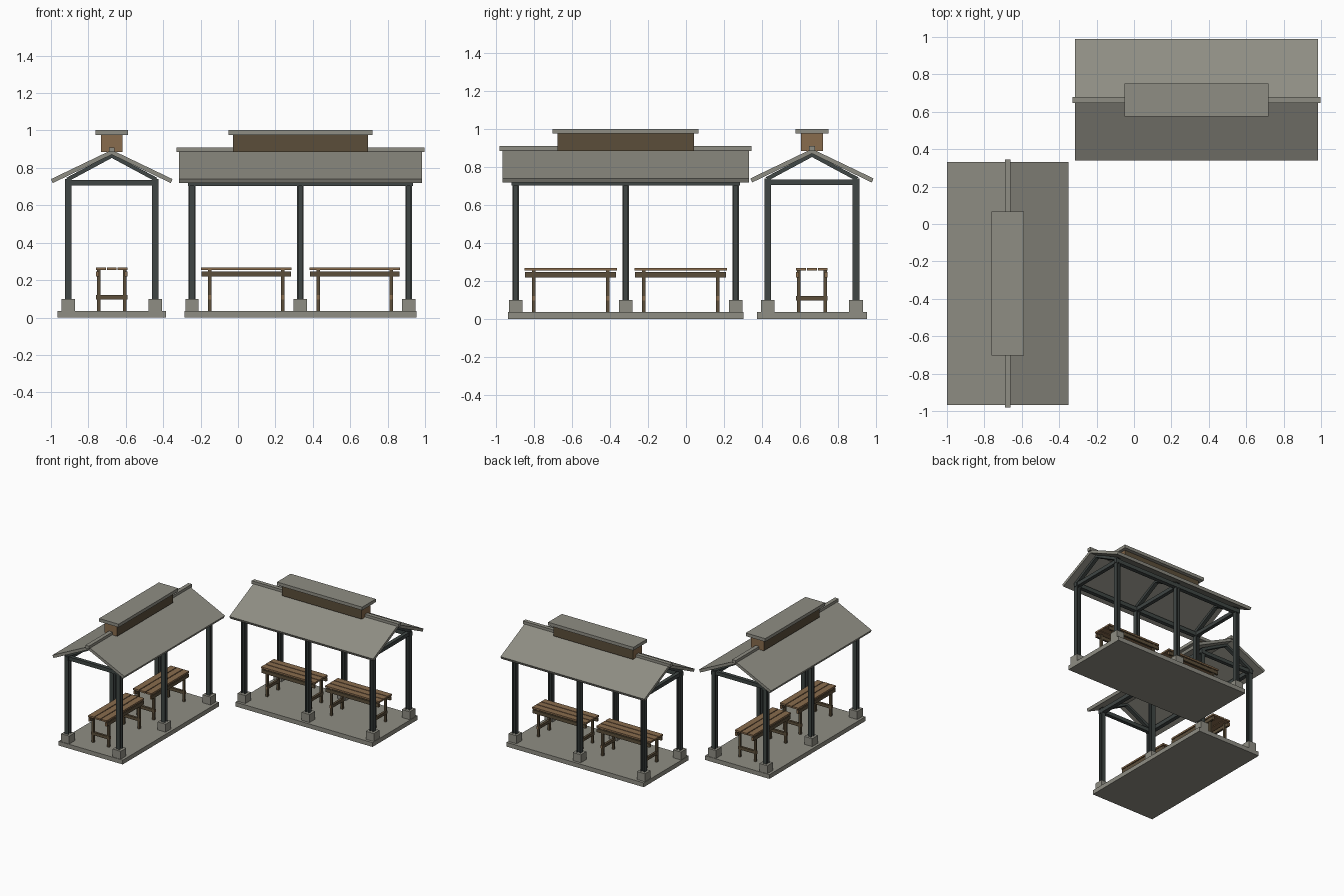
import bpy, bmesh, math

if "Cube" in bpy.data.objects:
    bpy.data.objects.remove(bpy.data.objects["Cube"])


def material(name, rgb):
    m = bpy.data.materials.new(name)
    m.diffuse_color = (*rgb, 1)
    m.use_nodes = True
    m.node_tree.nodes["Principled BSDF"].inputs["Base Color"].default_value = m.diffuse_color
    return m


GREY = material("stone grey", (0.275, 0.270, 0.230))
STEEL = material("dark steel", (0.050, 0.061, 0.058))
WOOD = material("light wood", (0.250, 0.150, 0.075))
DARK = material("dark wood", (0.105, 0.076, 0.042))


def finish(bm, name, mats, place):
    bmesh.ops.recalc_face_normals(bm, faces=bm.faces)
    me = bpy.data.meshes.new(name)
    bm.to_mesh(me)
    bm.free()
    for m in mats:
        me.materials.append(m)
    ob = bpy.data.objects.new(name, me)
    bpy.context.collection.objects.link(ob)
    ob.location = (place[0], place[1], 0)
    ob.rotation_euler.z = place[2]
    return ob


def boxes(name, items, mats, place, end_axis=None):
    """items: (centre u, centre v, half u, half v, z0, z1); end faces get material 1"""
    bm = bmesh.new()
    for u, v, hu, hv, z0, z1 in items:
        vs = bmesh.ops.create_cube(bm, size=2)["verts"]
        bmesh.ops.scale(bm, vec=(hu, hv, (z1 - z0) / 2), verts=vs)
        bmesh.ops.translate(bm, vec=(u, v, (z0 + z1) / 2), verts=vs)
    if end_axis is not None:
        bm.normal_update()
        for f in bm.faces:
            f.material_index = int(abs(f.normal[end_axis]) > 0.9)
    return finish(bm, name, mats, place)


def prisms(name, profile, spans, mat, place):
    """extrude a (v, z) profile along u for each span"""
    bm = bmesh.new()
    for u0, u1 in spans:
        f = bm.faces.new([bm.verts.new((u0, v, z)) for v, z in profile])
        ext = bmesh.ops.extrude_face_region(bm, geom=[f])["geom"]
        bmesh.ops.translate(bm, vec=(u1 - u0, 0, 0),
                            verts=[g for g in ext if isinstance(g, bmesh.types.BMVert)])
    return finish(bm, name, [mat], place)


def chevron(top, bottom):
    """mirrored profile from outer-to-ridge points"""
    half = [top, bottom]
    right = [p for p in half[0]]
    left = [(-v, z) for v, z in reversed(right[:-1])]
    right_b = [p for p in half[1]]
    left_b = [(-v, z) for v, z in right_b[:-1]]
    return right + left + left_b + list(reversed(right_b))


def bench(n, cu, place):
    # seat planks
    boxes(f"bench_{n}_planks", [(cu, v, 0.243, 0.0255, 0.254, 0.268) for v in (-0.0575, 0, 0.0575)],
          [WOOD], place)
    # side aprons
    boxes(f"bench_{n}_aprons", [(cu, s * 0.075, 0.24, 0.008, 0.219, 0.247) for s in (-1, 1)],
          [DARK, WOOD], place, 0)
    # legs
    boxes(f"bench_{n}_legs", [(cu + a * 0.195, b * 0.07, 0.009, 0.009, 0.035, 0.256)
                              for a in (-1, 1) for b in (-1, 1)], [DARK], place)
    # cross stretchers with light end grain
    boxes(f"bench_{n}_stretchers", [(cu + a * 0.195, 0, 0.0095, 0.083, 0.097, 0.121) for a in (-1, 1)],
          [DARK, WOOD], place, 1)


def pavilion(tag, place):
    posts = [(u, v) for u in (-0.58, 0, 0.58) for v in (-0.2325, 0.2325)]
    # base
    boxes(tag + "_slab", [(0, 0, 0.62, 0.29, 0, 0.035)], [GREY], place)
    boxes(tag + "_footings", [(u, v, 0.036, 0.036, 0.03, 0.1) for u, v in posts], [GREY], place)
    # H-section posts: two flanges and a web
    boxes(tag + "_posts", [(u + d, v, h, w, 0.1, 0.74) for u, v in posts
                           for d, h, w in ((-0.0135, 0.004, 0.0175), (0.0135, 0.004, 0.0175),
                                           (0, 0.0095, 0.004))], [STEEL], place)
    # eave beams and cross ties
    boxes(tag + "_eave_beams", [(0, s * 0.2325, 0.602, 0.0165, 0.702, 0.734) for s in (-1, 1)],
          [STEEL], place)
    boxes(tag + "_cross_ties", [(u, 0, 0.015, 0.25, 0.705, 0.735) for u in (-0.58, 0, 0.58)],
          [STEEL], place)
    # rafters
    prisms(tag + "_rafters", chevron([(0.245, 0.746), (0, 0.876)], [(0.225, 0.732), (0, 0.853)]),
           [(u - 0.015, u + 0.015) for u in (-0.58, 0, 0.58)], STEEL, place)
    # roof panels
    prisms(tag + "_roof", chevron([(0.325, 0.740), (0, 0.896)], [(0.315, 0.719), (0, 0.871)]),
           [(-0.65, 0.65)], GREY, place)
    boxes(tag + "_ridge_cap", [(0, 0, 0.664, 0.016, 0.884, 0.910)], [GREY], place)
    # roof vent with lighter ends and its cap
    boxes(tag + "_vent", [(0, 0, 0.36, 0.058, 0.885, 0.978)], [DARK, WOOD], place, 0)
    boxes(tag + "_vent_cap", [(0, 0, 0.385, 0.088, 0.976, 1.002)], [GREY], place)
    # two benches
    for i, cu in enumerate((-0.29, 0.29), 1):
        bench(f"{tag}_{i}", cu, place)


pavilion("right_pavilion", (0.334, 0.664, 0))
pavilion("left_pavilion", (-0.675, -0.318, math.pi / 2))
